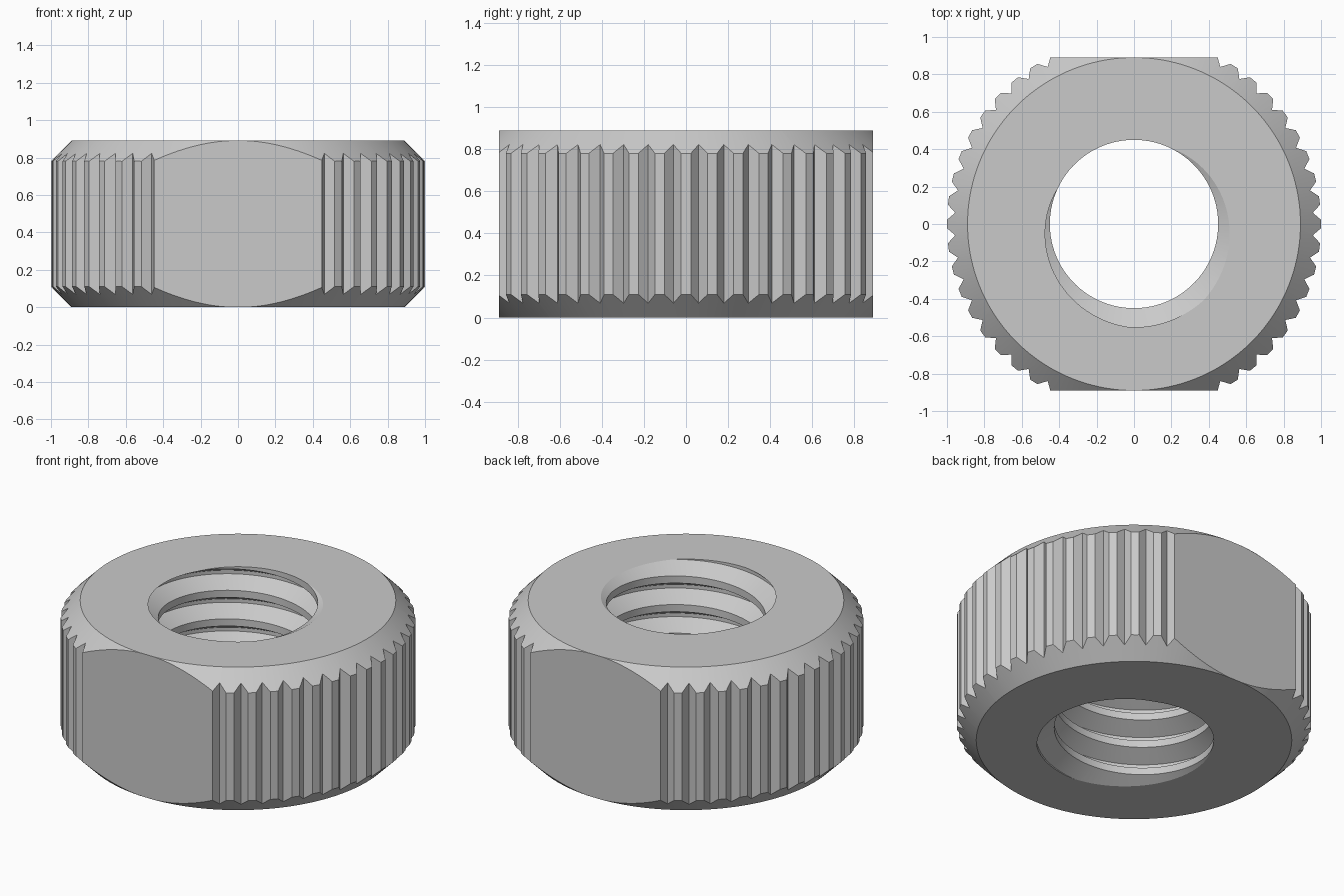
import bpy, bmesh, math
from math import cos, sin, pi, radians

cube = bpy.data.objects.get("Cube")
if cube:
    bpy.data.objects.remove(cube, do_unlink=True)

HEIGHT = 0.89
FLAT = 0.889            # distance of the two flats from the axis
TEETH = 50
PITCH = HEIGHT / 5      # thread pitch, five turns
MINOR, MAJOR = 0.45, 0.552

steel = bpy.data.materials.new("grey_steel")
steel.use_nodes = True
colour = (0.59, 0.59, 0.59, 1)
steel.diffuse_color = colour
steel.node_tree.nodes["Principled BSDF"].inputs["Base Color"].default_value = colour


def make_object(name, bm):
    bmesh.ops.recalc_face_normals(bm, faces=bm.faces)
    mesh = bpy.data.meshes.new(name)
    bm.to_mesh(mesh)
    bm.free()
    obj = bpy.data.objects.new(name, mesh)
    bpy.context.collection.objects.link(obj)
    return obj


def knurled_prism():
    """Toothed outline, trimmed by two flats, extruded upwards."""
    bm = bmesh.new()
    step = 2 * pi / TEETH
    outline = []
    for i in range(TEETH):
        for offset, radius in ((-0.18, 1.0), (0.18, 1.0), (0.5, 0.958)):
            a = (i + offset) * step
            outline.append(bm.verts.new((radius * cos(a), radius * sin(a), -0.1)))
    bm.faces.new(outline)
    for side in (-1, 1):
        bmesh.ops.bisect_plane(bm, geom=bm.verts[:] + bm.edges[:] + bm.faces[:],
                               plane_co=(0, side * FLAT, 0), plane_no=(0, side, 0),
                               clear_outer=True)
    top = bmesh.ops.extrude_face_region(bm, geom=bm.faces[:])["geom"]
    bmesh.ops.translate(bm, vec=(0, 0, HEIGHT + 0.2),
                        verts=[v for v in top if isinstance(v, bmesh.types.BMVert)])
    return make_object("knurled_nut", bm)


def chamfer_envelope(segments=200):
    """Revolved barrel with 45 degree shoulders."""
    bm = bmesh.new()
    profile = ((0.89, 0), (1.1, 0.21), (1.1, HEIGHT - 0.21), (0.89, HEIGHT))
    rings = [[bm.verts.new((r * cos(2 * pi * i / segments), r * sin(2 * pi * i / segments), z))
              for i in range(segments)] for r, z in profile]
    for low, high in zip(rings, rings[1:]):
        for i in range(segments):
            j = (i + 1) % segments
            bm.faces.new((low[i], low[j], high[j], high[i]))
    bm.faces.new(rings[0])
    bm.faces.new(rings[-1])
    return make_object("chamfer_cutter", bm)


def thread_cutter(segments=96, turns=10):
    """Right-handed screw: profile points climb one pitch per turn."""
    bm = bmesh.new()
    profile = ((-1 / 16, MAJOR), (1 / 16, MAJOR), (3 / 8, MINOR), (5 / 8, MINOR))
    n = len(profile)
    start = radians(-70)
    columns = []
    for i in range(segments):
        a = start + 2 * pi * i / segments
        column = []
        for j in range(n * turns):
            shift, r = profile[j % n]
            # plain shank at both ends, outside the nut
            if j <= n or j >= n * (turns - 1) - 1:
                r = MINOR
            z = PITCH * (j // n - 3 + shift + i / segments)
            column.append(bm.verts.new((r * cos(a), r * sin(a), z)))
        columns.append(column)
    # the last column joins the first one a full pitch higher
    columns.append(columns[0][n:])
    for left, right in zip(columns, columns[1:]):
        for j in range(min(len(left), len(right)) - 1):
            bm.faces.new((left[j], right[j], right[j + 1], left[j + 1]))
    # close both ends with a fan
    rim = [e for e in bm.edges if e.is_boundary]
    low, high = bm.verts.new((0, 0, -1)), bm.verts.new((0, 0, HEIGHT + 1))
    for e in rim:
        u, v = e.verts
        bm.faces.new((u, v, low if u.co.z + v.co.z < HEIGHT else high))
    bmesh.ops.triangulate(bm, faces=bm.faces[:])
    return make_object("thread_cutter", bm)


def cut(target, tool, operation):
    mod = target.modifiers.new(tool.name, "BOOLEAN")
    mod.operation, mod.object, mod.solver = operation, tool, "EXACT"
    bpy.context.view_layer.objects.active = target
    bpy.ops.object.modifier_apply(modifier=mod.name)
    bpy.data.objects.remove(tool, do_unlink=True)


nut = knurled_prism()
cut(nut, chamfer_envelope(), "INTERSECT")
cut(nut, thread_cutter(), "DIFFERENCE")

# one material, smooth only on the curved surfaces
nut.data.materials.clear()
nut.data.materials.append(steel)
bpy.ops.object.select_all(action="DESELECT")
nut.select_set(True)
bpy.context.view_layer.objects.active = nut
bpy.ops.object.shade_smooth_by_angle(angle=radians(22))
